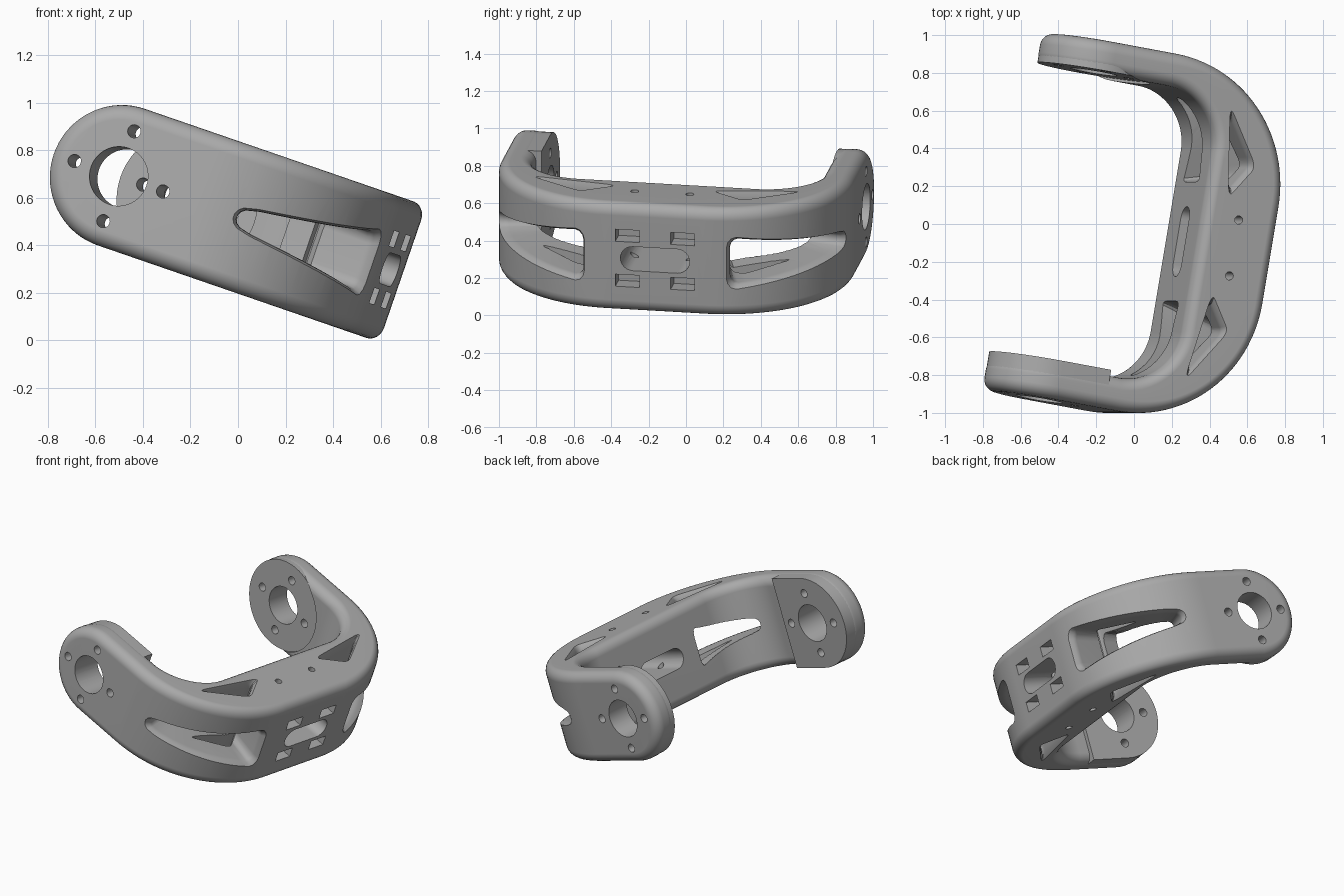
import bpy, bmesh, math
from math import sin, cos, radians, pi
from mathutils import Matrix, Vector

old = bpy.data.objects.get("Cube")
if old:
    bpy.data.objects.remove(old, do_unlink=True)

grey = bpy.data.materials.new("plain_grey")
grey.use_nodes = True
COLOUR = (0.40, 0.40, 0.40, 1)
grey.diffuse_color = COLOUR
grey.node_tree.nodes["Principled BSDF"].inputs["Base Color"].default_value = COLOUR

# Local frame: x along the arms, y along the base, z across the width
PLACE = (Matrix.Rotation(radians(19), 4, 'Y') @ Matrix.Rotation(radians(-10), 4, 'Z')
         @ Matrix.Translation((0, -0.075, 0.489)))
HALF_W, EDGE = 0.304, 0.065
ARM_OUT, ARM_IN = 0.96, 0.785
BASE_OUT, BASE_IN = 0.53, 0.11
R_OUT, R_IN = 0.7, 0.3
CX, CY = BASE_OUT - R_OUT, ARM_OUT - R_OUT
HUB = -0.528


def loft(name, rings, caps=True):
    """Skin a list of closed rings of points."""
    bm = bmesh.new()
    rows = [[bm.verts.new(p) for p in ring] for ring in rings]
    n = len(rows[0])
    for a, b in zip(rows, rows[1:]):
        for i in range(n):
            j = (i + 1) % n
            bm.faces.new((a[i], a[j], b[j], b[i]))
    if caps:
        bm.faces.new(rows[0])
        bm.faces.new(rows[-1])
    else:
        bmesh.ops.remove_doubles(bm, verts=bm.verts, dist=1e-5)
        bmesh.ops.dissolve_degenerate(bm, edges=bm.edges, dist=1e-5)
    bmesh.ops.recalc_face_normals(bm, faces=bm.faces)
    mesh = bpy.data.meshes.new(name)
    bm.to_mesh(mesh)
    bm.free()
    mesh.materials.append(grey)
    ob = bpy.data.objects.new(name, mesh)
    ob.matrix_world = PLACE
    bpy.context.scene.collection.objects.link(ob)
    return ob


def prism(name, outline, axis, lo, hi):
    """Extrude a 2D outline along the given axis."""
    def put(p, t):
        c = list(p)
        c.insert(axis, t)
        return c
    return loft(name, [[put(p, t) for p in outline] for t in (lo, hi)])


def circle(x, y, r, n=40):
    return [(x + r * cos(2 * pi * i / n), y + r * sin(2 * pi * i / n)) for i in range(n)]


def rounded(points, share=0.16):
    """Round the corners of a polygon with short curves."""
    out = []
    pts = [Vector(p) for p in points]
    for i, p in enumerate(pts):
        a = p.lerp(pts[i - 1], share)
        b = p.lerp(pts[(i + 1) % len(pts)], share)
        for k in range(6):
            t = k / 5
            out.append(a.lerp(p, t).lerp(p.lerp(b, t), t))
    return out


def cut(ob, cutters):
    bpy.context.view_layer.objects.active = ob
    for c in cutters:
        c.hide_render = True
        mod = ob.modifiers.new("cut", 'BOOLEAN')
        mod.operation, mod.solver, mod.object = 'DIFFERENCE', 'EXACT', c
        bpy.ops.object.modifier_apply(modifier=mod.name)


# Cross-section of the bracket: (inset from the rim, depth from one face)
corner = [(EDGE * (1 - sin(t)), EDGE * (1 - cos(t))) for t in [k * pi / 12 for k in range(7)]]


def section(outer, inner, tip=None):
    o, i = Vector(outer), Vector(inner)
    thick = (i - o).length
    side = [(d, e / thick) for d, e in corner] + [(d, 1 - e / thick) for d, e in reversed(corner)]
    top, bottom = [], []
    for d, e in side:
        p, w = o.lerp(i, e), HALF_W - d
        if tip is not None:
            p.x = HUB - w * sin(tip)
            w *= cos(tip)
        top.append((p.x, p.y, w))
        bottom.append((p.x, p.y, -w))
    return top + bottom[::-1]


# Half of the bracket, from the middle of the base to the rounded arm tip
half = []
STEPS = 28
for k in range(STEPS + 1):
    a = k * pi / 2 / STEPS
    half.append(section((CX + R_OUT * cos(a), CY + R_OUT * sin(a)),
                        (BASE_IN - R_IN + R_IN * cos(a), ARM_IN - R_IN + R_IN * sin(a))))
for k in range(19):
    half.append(section((HUB, ARM_OUT), (HUB, ARM_IN), k * pi / 36))
mirrored = [[(x, -y, z) for x, y, z in ring] for ring in reversed(half)]
bracket = loft("bracket_body", mirrored + half, caps=False)

# Raised flat pad on the front arm, round pad on the back arm
pad_outline = [(HUB - 0.302 * sin(t), 0.302 * cos(t)) for t in [k * pi / 32 for k in range(33)]]
front_pad = prism("front_arm_pad", pad_outline + [(-0.26, -0.302), (-0.26, 0.302)], 1, -0.88, -0.755)
back_pad = prism("back_arm_pad", circle(HUB, 0, 0.302, 64), 1, 0.799, 0.88)

# Hub and bolt holes through both arms
arm_holes = [prism("hub_hole_cutter", circle(HUB, 0, 0.125, 48), 1, -1.2, 1.2)]
for dx, dz in ((0.2, 0), (-0.2, 0), (0, 0.2), (0, -0.2)):
    arm_holes.append(prism("bolt_hole_cutter", circle(HUB + dx, dz, 0.028, 20), 1, -1.2, 1.2))

body_cuts = [prism("back_recess_cutter", circle(HUB, 0, HALF_W, 64), 1, 0.6, 0.8)]

# Tapered window round each corner, flared at the outer face
edge = [(12, 0.075), (12.6, 0.1), (14, 0.118), (16, 0.125)]
edge += [(a, 0.125 - 0.078 * (a - 16) / 55) for a in range(20, 72, 4)]
edge += [(73, 0.038), (74.5, 0.025), (75.2, 0.009)]
window = edge + [(a, -h) for a, h in reversed(edge)]
for s in (1, -1):
    rings = []
    for r, ka, kh in ((0.15, 1, 1), (0.65, 1, 1), (0.675, 1.015, 1.05), (0.705, 1.06, 1.2), (1.0, 1.06, 1.2)):
        ring = []
        for a, h in window:
            t = radians(44 + (a - 44) * ka)
            ring.append((CX + r * cos(t), s * (CY + r * sin(t)), h * kh))
        rings.append(ring)
    body_cuts.append(loft("corner_window_cutter", rings))

    # Triangular lightening hole across the width
    tri = rounded([(0.23, s * 0.30), (0.17, s * 0.69), (0.33, s * 0.45)])
    mid = sum(tri, Vector((0, 0))) / len(tri)
    rings = []
    for z, k in ((-0.4, 1.25), (-0.305, 1.25), (-0.28, 1.06), (-0.25, 1),
                 (0.25, 1), (0.28, 1.06), (0.305, 1.25), (0.4, 1.25)):
        rings.append([(*(mid + (p - mid) * k), z) for p in tri])
    body_cuts.append(loft("triangle_cutter", rings))

    # Small holes across the base and rectangular pockets in its outer face
    body_cuts.append(prism("pin_hole_cutter", circle(0.305, s * 0.15, 0.022, 20), 2, -0.4, 0.4))
    for z in (0.127, -0.127):
        y0, y1, z0, z1 = s * 0.15 - 0.065, s * 0.15 + 0.065, z - 0.034, z + 0.034
        body_cuts.append(prism("pocket_cutter", [(y0, z0), (y1, z0), (y1, z1), (y0, z1)], 0, 0.43, 0.6))

# Rounded slot through the middle of the base
slot = []
for side in (1, -1):
    for k in range(13):
        t = -pi / 2 + k * pi / 12
        slot.append((side * (0.12 + 0.068 * cos(t)), side * 0.068 * sin(t)))
body_cuts.append(prism("base_slot_cutter", slot, 0, 0.0, 0.7))

cut(bracket, body_cuts + arm_holes)
cut(front_pad, arm_holes)
cut(back_pad, arm_holes)
for c in body_cuts + arm_holes:
    bpy.data.objects.remove(c, do_unlink=True)

# Smooth shading with crisp cut edges
for ob in (bracket, front_pad, back_pad):
    bpy.ops.object.select_all(action='DESELECT')
    ob.select_set(True)
    bpy.context.view_layer.objects.active = ob
    bpy.ops.object.shade_smooth_by_angle(angle=radians(32))
    ob.modifiers.new("even_shading", 'WEIGHTED_NORMAL').keep_sharp = True
